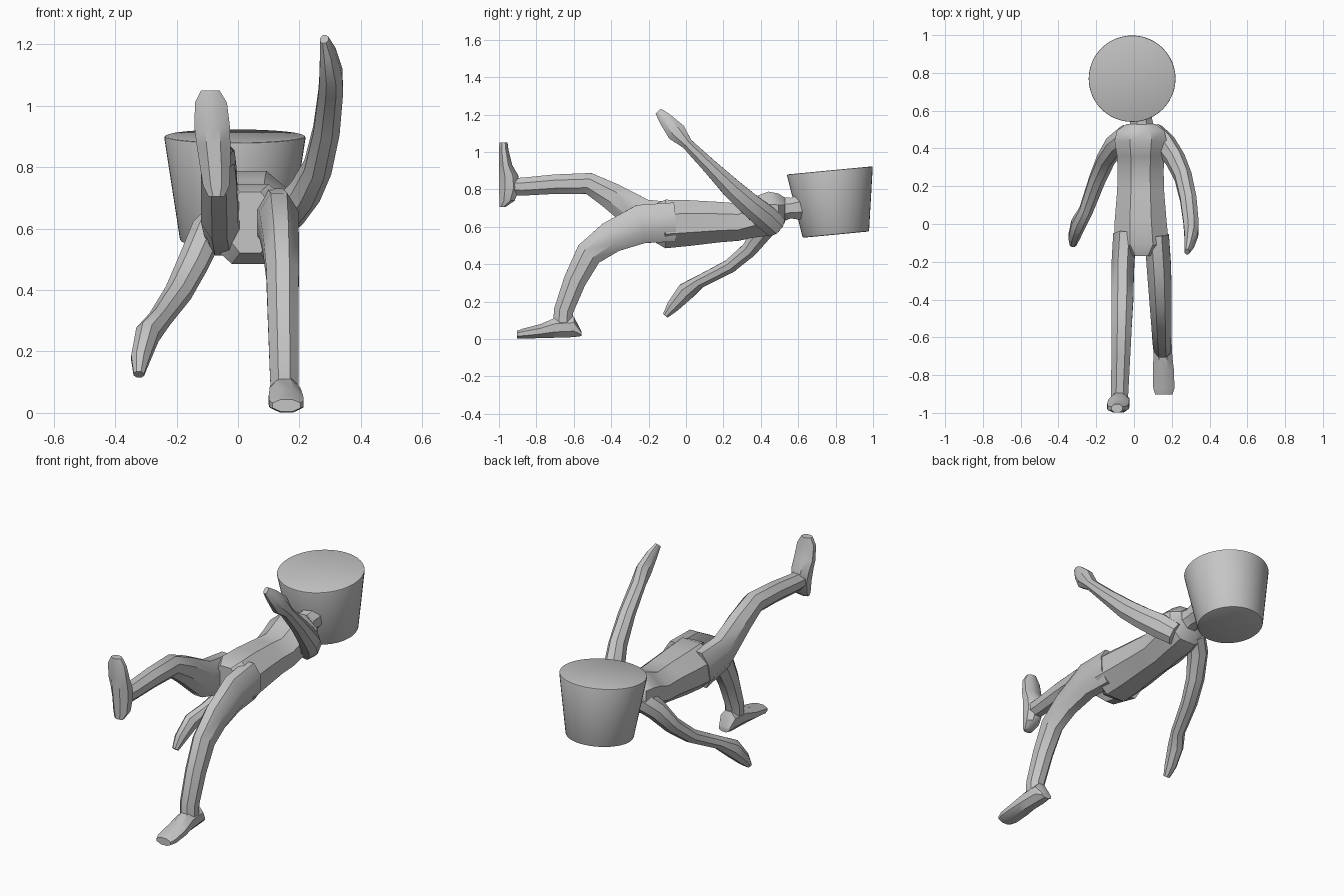
import bpy
import bmesh
import math
from mathutils import Vector, Matrix

if "Cube" in bpy.data.objects:
    bpy.data.objects.remove(bpy.data.objects["Cube"], do_unlink=True)

SIDES = 8
grey = bpy.data.materials.new("plain grey")
grey.use_nodes = True
COLOUR = (0.56, 0.56, 0.56, 1)
grey.diffuse_color = COLOUR
grey.node_tree.nodes["Principled BSDF"].inputs["Base Color"].default_value = COLOUR


def finish(name, bm, angle=35):
    """Turn a bmesh into a named, shaded object."""
    bmesh.ops.recalc_face_normals(bm, faces=bm.faces)
    mesh = bpy.data.meshes.new(name)
    bm.to_mesh(mesh)
    bm.free()
    mesh.materials.append(grey)
    obj = bpy.data.objects.new(name, mesh)
    bpy.context.collection.objects.link(obj)
    bpy.ops.object.select_all(action="DESELECT")
    obj.select_set(True)
    bpy.context.view_layer.objects.active = obj
    bpy.ops.object.shade_smooth_by_angle(angle=math.radians(angle))
    return obj


def loft(name, stations, axis=None):
    """Skin eight-sided rings; a station is x, y, z, half width, half depth.
    Rings face along the path, or along a fixed axis if one is given."""
    bm = bmesh.new()
    centres = [Vector(s[:3]) for s in stations]
    last = len(centres) - 1
    stretch = 1 / math.cos(math.pi / SIDES)
    rings = []
    for i, (centre, station) in enumerate(zip(centres, stations)):
        if axis:
            tangent = Vector(axis)
        else:
            before = (centre - centres[max(i - 1, 0)]).normalized()
            after = (centres[min(i + 1, last)] - centre).normalized()
            tangent = (before + after).normalized()
        side = Vector((1, 0, 0))
        side = (side - tangent * side.dot(tangent)).normalized()
        depth = tangent.cross(side)
        ring = []
        for k in range(SIDES):
            a = math.tau * (k + 0.5) / SIDES
            offset = side * math.cos(a) * station[3] + depth * math.sin(a) * station[4]
            ring.append(bm.verts.new(centre + offset * stretch))
        rings.append(ring)
    for lower, upper in zip(rings, rings[1:]):
        for k in range(SIDES):
            n = (k + 1) % SIDES
            bm.faces.new((lower[k], lower[n], upper[n], upper[k]))
    bm.faces.new(rings[0])
    bm.faces.new(rings[-1])
    return finish(name, bm)


ALONG_Y = (0, 1, 0)
ALONG_Z = (0, 0, 1)

# Torso lying on its back, from the crotch to the shoulders
loft("torso", [
    (.04, -.17, .62, .08, .1),
    (.04, -.11, .615, .145, .13),
    (.035, .02, .62, .137, .122),
    (.035, .18, .625, .124, .108),
    (.035, .28, .625, .122, .1),
    (.035, .36, .65, .125, .108),
    (.035, .44, .67, .138, .118),
    (.035, .495, .675, .125, .103),
    (.038, .53, .69, .075, .065),
], ALONG_Y)

# Neck, flaring into the head
loft("neck", [
    (.04, .5, .69, .07, .07),
    (.04, .56, .7, .055, .055),
    (.04, .6, .705, .062, .066),
    (.03, .68, .71, .06, .06),
], ALONG_Y)

# Tapered bucket-shaped head, tilted slightly
bm = bmesh.new()
bmesh.ops.create_cone(bm, cap_ends=True, segments=48, radius1=.178, radius2=.231, depth=.345)
rims = [e for e in bm.edges if abs(e.verts[0].co.z - e.verts[1].co.z) < .01]
bmesh.ops.bevel(bm, geom=rims, offset=.007, segments=2, affect="EDGES", profile=.5)
place = Matrix.Translation((-.01, .785, .73)) @ Matrix.Rotation(.095, 4, "X")
bmesh.ops.transform(bm, matrix=place, verts=bm.verts)
finish("bucket_head", bm, 30)

# Left leg planted on the ground
loft("left_leg", [
    (.12, -.06, .625, .065, .105),
    (.133, -.24, .615, .064, .104),
    (.14, -.4, .545, .058, .085),
    (.145, -.52, .455, .053, .072),
    (.147, -.595, .31, .05, .06),
    (.15, -.655, .15, .047, .052),
    (.152, -.66, .06, .045, .05),
])
loft("left_foot", [
    (.15, -.56, .03, .032, .014),
    (.151, -.6, .065, .047, .055),
    (.153, -.7, .06, .05, .053),
    (.156, -.78, .042, .056, .037),
    (.158, -.87, .029, .056, .027),
    (.158, -.903, .024, .045, .02),
], ALONG_Y)

# Right leg kicked forward
loft("right_leg", [
    (-.05, -.06, .62, .06, .11),
    (-.06, -.24, .655, .06, .097),
    (-.062, -.4, .765, .058, .072),
    (-.065, -.52, .832, .054, .057),
    (-.07, -.7, .828, .05, .052),
    (-.075, -.87, .815, .046, .048),
    (-.077, -.94, .815, .044, .045),
])
loft("right_foot", [
    (-.07, -.982, .705, .026, .016),
    (-.071, -.957, .74, .043, .041),
    (-.075, -.944, .81, .05, .055),
    (-.08, -.948, .875, .055, .051),
    (-.084, -.964, .93, .058, .035),
    (-.088, -.974, 1.01, .052, .025),
    (-.09, -.976, 1.05, .03, .022),
], ALONG_Z)

# Left arm reaching up, flat tapered hand
loft("left_arm", [
    (.11, .48, .6, .05, .06),
    (.165, .42, .655, .055, .066),
    (.22, .34, .72, .05, .06),
    (.26, .25, .8, .045, .054),
    (.288, .13, .92, .043, .04),
    (.302, .005, 1.045, .04, .03),
    (.303, -.05, 1.105, .037, .052),
    (.292, -.11, 1.175, .026, .036),
    (.281, -.147, 1.217, .014, .02),
])

# Right arm hanging down
loft("right_arm", [
    (-.04, .47, .65, .05, .06),
    (-.1, .42, .59, .052, .055),
    (-.15, .34, .48, .048, .042),
    (-.195, .235, .39, .043, .037),
    (-.255, .07, .305, .036, .034),
    (-.295, .0, .255, .038, .048),
    (-.318, -.07, .175, .03, .034),
    (-.323, -.11, .125, .017, .016),
])
